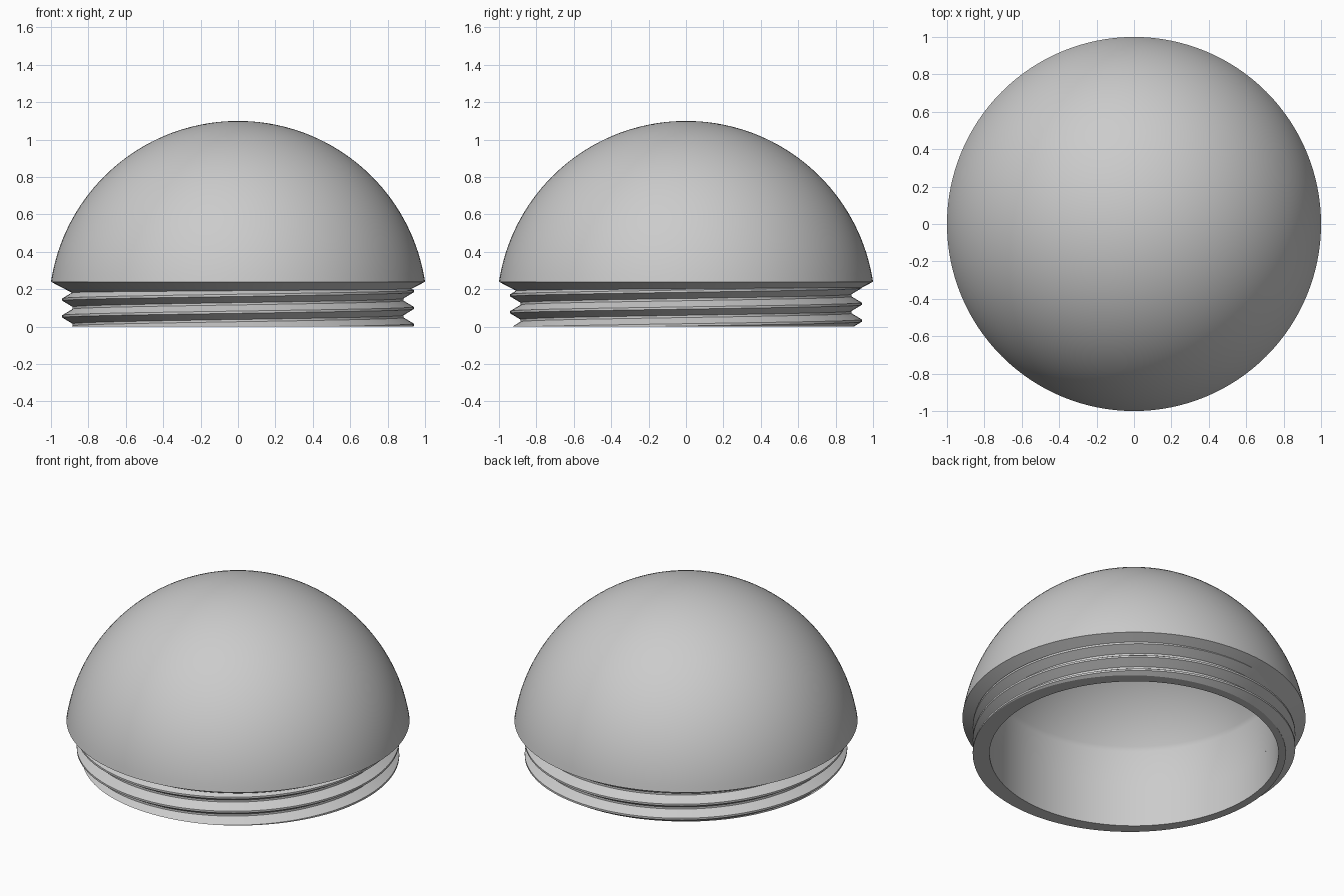
import bpy, bmesh
from math import sin, cos, pi, tau, asin, sqrt
from mathutils import Vector

cube = bpy.data.objects.get("Cube")
if cube:
    bpy.data.objects.remove(cube, do_unlink=True)

SEGMENTS = 128
CENTRE_Z, OUTER_R, INNER_R = 0.0886, 1.0114, 0.937
BORE, JOIN_Z, RIM_Z = 0.842, 0.215, 0.24
PITCH, CREST, ROOT = 0.09, 0.94, 0.885

grey = bpy.data.materials.new("plain_grey")
grey.use_nodes = True
grey.diffuse_color = (0.6, 0.6, 0.6, 1)
grey.node_tree.nodes["Principled BSDF"].inputs["Base Color"].default_value = (0.6, 0.6, 0.6, 1)


def finish(name, bm):
    bmesh.ops.recalc_face_normals(bm, faces=bm.faces)
    mesh = bpy.data.meshes.new(name)
    bm.to_mesh(mesh)
    bm.free()
    mesh.materials.append(grey)
    obj = bpy.data.objects.new(name, mesh)
    bpy.context.collection.objects.link(obj)
    bpy.ops.object.select_all(action='DESELECT')
    obj.select_set(True)
    bpy.context.view_layer.objects.active = obj
    bpy.ops.object.shade_smooth_by_angle(angle=pi / 6)
    return obj


def arc(radius, edge_r, steps=36):
    """Spherical profile from the pole down to the radius edge_r."""
    end = asin(edge_r / radius)
    return [(radius * sin(end * i / steps), CENTRE_Z + radius * cos(end * i / steps))
            for i in range(steps + 1)]


# Hollow dome: outer cap, conical underside, bore and inner cap
outer = arc(OUTER_R, 1.0)
outer[-1] = (1.0, RIM_Z)
underside = [(0.86, 0.167), (0.86, JOIN_Z), (BORE, JOIN_Z)]
profile = outer + underside + arc(INNER_R, BORE)[::-1]
bm = bmesh.new()
verts = [bm.verts.new((r, 0, z)) for r, z in profile]
edges = [bm.edges.new(pair) for pair in zip(verts, verts[1:])]
bmesh.ops.spin(bm, geom=verts + edges, cent=(0, 0, 0), axis=(0, 0, 1),
               angle=tau, steps=SEGMENTS, use_duplicate=False)
bmesh.ops.remove_doubles(bm, verts=bm.verts, dist=1e-5)
finish("dome_shell", bm)

# Threaded neck: one profile swept along a right-handed helix
tooth = [(-0.006, CREST), (0.006, CREST), (0.039, ROOT), (0.051, ROOT), (PITCH - 0.006, CREST)]
bm = bmesh.new()
previous = None
for i in range(-3 * SEGMENTS // 2, 3 * SEGMENTS + 1):
    a = tau * i / SEGMENTS
    lift = 0.01 + PITCH * i / SEGMENTS
    row = [bm.verts.new((r * cos(a), r * sin(a), lift + dz)) for dz, r in tooth]
    if previous:
        for k in range(len(tooth) - 1):
            bm.faces.new((previous[k], row[k], row[k + 1], previous[k + 1]))
    previous = row
bmesh.ops.remove_doubles(bm, verts=bm.verts, dist=1e-5)

# Trim the thread flat at the bottom and inside the dome
for z, normal in ((0, -1), (JOIN_Z, 1)):
    bmesh.ops.bisect_plane(bm, geom=bm.verts[:] + bm.edges[:] + bm.faces[:], dist=1e-6,
                           plane_co=(0, 0, z), plane_no=(0, 0, normal), clear_outer=True)


def extrude_to_bore(loop, z):
    """Extrude a ring of edges onto the bore at height z."""
    new = bmesh.ops.extrude_edge_only(bm, edges=loop)["geom"]
    for v in (g for g in new if isinstance(g, bmesh.types.BMVert)):
        flat = Vector((v.co.x, v.co.y, 0)).normalized() * BORE
        v.co = (flat.x, flat.y, z)
    return [g for g in new if isinstance(g, bmesh.types.BMEdge) and g.is_boundary]


# Bottom face, inner wall and top face of the neck
rim = [e for e in bm.edges if e.is_boundary]
bottom = [e for e in rim if all(abs(v.co.z) < 1e-4 for v in e.verts)]
top = [e for e in rim if all(abs(v.co.z - JOIN_Z) < 1e-4 for v in e.verts)]
inner_edge = extrude_to_bore(bottom, 0)
extrude_to_bore(inner_edge, JOIN_Z)
extrude_to_bore(top, JOIN_Z)
finish("threaded_neck", bm)
